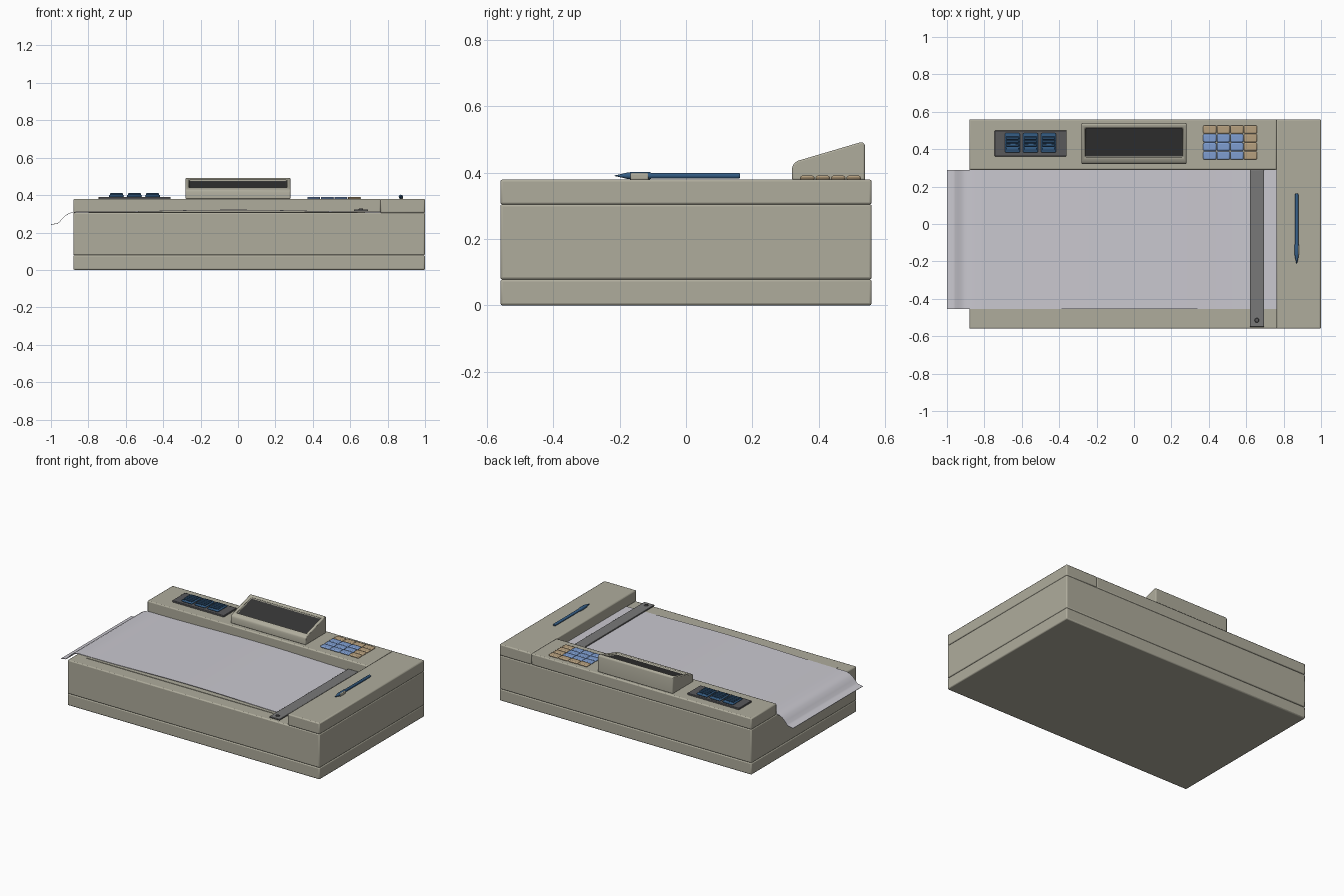
import bpy, bmesh, math
from mathutils import Matrix

if "Cube" in bpy.data.objects:
    bpy.data.objects.remove(bpy.data.objects["Cube"])


def mat(name, r, g, b):
    m = bpy.data.materials.new(name)
    m.diffuse_color = (r, g, b, 1)
    m.use_nodes = True
    m.node_tree.nodes["Principled BSDF"].inputs["Base Color"].default_value = m.diffuse_color
    return m


BODY = mat("warm_grey", .43, .415, .335)
PAPER = mat("paper", .59, .58, .63)
BAR = mat("metal_grey", .19, .19, .19)
PANEL = mat("dark_grey", .10, .10, .105)
NAVY = mat("navy_blue", .035, .11, .235)
DEEP = mat("deep_navy", .015, .04, .085)
BLUE = mat("key_blue", .21, .34, .63)
TAN = mat("key_tan", .47, .35, .21)
SCREEN = mat("screen_black", .036, .036, .036)


def finish(name, bm, mats, bevel=0, seg=2):
    bmesh.ops.recalc_face_normals(bm, faces=bm.faces)
    me = bpy.data.meshes.new(name)
    bm.to_mesh(me)
    bm.free()
    ob = bpy.data.objects.new(name, me)
    bpy.context.collection.objects.link(ob)
    for m in mats:
        me.materials.append(m)
    if bevel:
        b = ob.modifiers.new("bevel", 'BEVEL')
        b.width, b.segments, b.limit_method = bevel, seg, 'ANGLE'
    bpy.context.view_layer.objects.active = ob
    ob.select_set(True)
    bpy.ops.object.shade_smooth_by_angle(angle=math.radians(35))
    ob.select_set(False)
    return ob


def box(name, x, y, z, m, bevel=0, seg=2):
    bm = bmesh.new()
    bmesh.ops.create_cube(bm, size=1)
    for v in bm.verts:
        v.co = [(a[0] + a[1]) / 2 + c * (a[1] - a[0]) for a, c in zip((x, y, z), v.co)]
    return finish(name, bm, [m], bevel, seg)


def lathe_y(name, x, z, profile, m, n=16):
    """Stack of rings along y: profile is (y, radius)."""
    bm = bmesh.new()
    rings = [[bm.verts.new((x + r * math.cos(2 * math.pi * i / n), y,
                            z + r * math.sin(2 * math.pi * i / n))) for i in range(n)]
             for y, r in profile]
    for a, b in zip(rings, rings[1:]):
        for i in range(n):
            bm.faces.new((a[i], a[(i + 1) % n], b[(i + 1) % n], b[i]))
    bm.faces.new(rings[0])
    bm.faces.new(rings[-1])
    return finish(name, bm, [m])


# Stacked casing
box("base_slab", (-.88, 1), (-.56, .56), (0, .079), BODY, .007)
box("main_body", (-.88, 1), (-.56, .56), (.078, .306), BODY, .007)
box("rear_deck", (-.88, .763), (.29, .56), (.304, .38), BODY, .007)
box("right_deck", (.762, 1), (-.56, .56), (.304, .38), BODY, .007)
box("writing_plate", (-.80, .64), (-.475, .25), (.303, .309), BODY)

# Paper sheet: slightly bowed, drooping over the left edge
path = [(-1, .244), (-.965, .250), (-.955, .257), (-.94, .275), (-.92, .294),
        (-.90, .305), (-.87, .311)]
path += [(-.8 + 1.55 * i / 16, .311 + .011 * math.sin(math.pi * i / 16) ** 2) for i in range(17)]
path.append((.762, .311))
bm = bmesh.new()
loops = []
for x, z in path:
    loops.append([bm.verts.new((x, y, z + dz)) for y, dz in
                  ((-.455, 0), (.289, 0), (.289, -.003), (-.455, -.003))])
for a, b in zip(loops, loops[1:]):
    for i in range(4):
        bm.faces.new((a[i], a[(i + 1) % 4], b[(i + 1) % 4], b[i]))
bm.faces.new(loops[0])
bm.faces.new(loops[-1])
finish("paper_sheet", bm, [PAPER])

# Clamp bar with its pivot screw
box("clamp_bar", (.62, .695), (-.55, .289), (.314, .323), BAR, .002)
bm = bmesh.new()
bmesh.ops.create_cone(bm, cap_ends=True, segments=20, radius1=.013, radius2=.010, depth=.006,
                      matrix=Matrix.Translation((.657, -.515, .325)))
finish("pivot_screw", bm, [PANEL])

# Wedge display housing with inset screen
prof = [(.32, .378), (.32, .414), (.324, .427), (.337, .436), (.53, .493), (.538, .488),
        (.54, .48), (.54, .378)]
bm = bmesh.new()
left, right = [[bm.verts.new((x, y, z)) for y, z in prof] for x in (-.28, .28)]
n = len(prof)
faces = [bm.faces.new((left[i], left[(i + 1) % n], right[(i + 1) % n], right[i]))
         for i in range(n)]
bm.faces.new(left)
bm.faces.new(right)
bmesh.ops.recalc_face_normals(bm, faces=bm.faces)
slope = faces[3]
bmesh.ops.inset_region(bm, faces=[slope], thickness=.026)
bmesh.ops.inset_region(bm, faces=[slope], thickness=.003, depth=-.014)
slope.material_index = 1
finish("display_housing", bm, [BODY, SCREEN], .006)

# Switch panel with three ribbed rockers
box("switch_panel", (-.745, -.36), (.362, .50), (.378, .391), PANEL, .003)
for k in range(3):
    x = -.69 + k * .0965
    box(f"rocker_{k + 1}", (x, x + .08), (.382, .486), (.388, .402), NAVY, .006)
    for j in range(5):
        y = .394 + j * .0185
        box(f"rocker_{k + 1}_groove_{j + 1}", (x + .006, x + .074), (y - .002, y + .002),
            (.400, .4035), DEEP)
        if j < 4:
            box(f"rocker_{k + 1}_rib_{j + 1}", (x + .006, x + .074), (y + .003, y + .0155),
                (.400, .410), NAVY, .003)

# Keypad: blue block with tan top row and right column
for c in range(4):
    for r in range(4):
        x, y = .405 + c * .0725, .366 + r * .0465
        box(f"key_{c + 1}_{r + 1}", (x - .035, x + .035), (y - .022, y + .022), (.378, .391),
            TAN if c == 3 or r == 3 else BLUE, .007)

# Stylus lying on the right deck
lathe_y("stylus", .87, .391, [(-.215, .001), (-.205, .003), (-.175, .010), (-.165, .011),
                              (-.11, .011), (-.105, .009), (.155, .009), (.163, .007)], NAVY)
box("stylus_rest", (.864, .882), (-.168, -.113), (.378, .399), BODY, .004)
